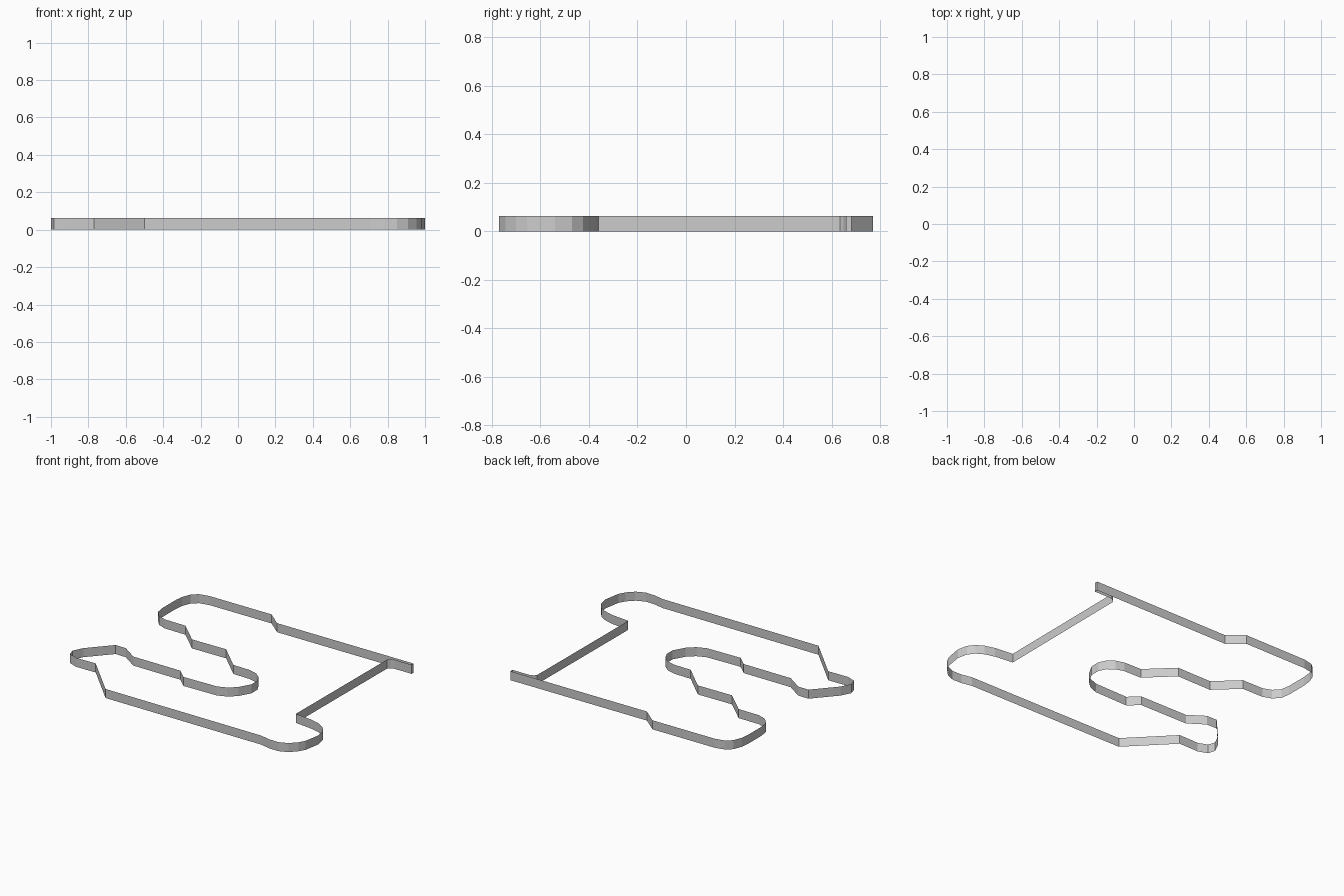
import bpy, bmesh

HEIGHT = 0.063

# closed outline of the thin upright band, seen from above
outline = [
    # back run, from the pointed tip to the left-hand bulge
    (0.877, 0.683), (-0.177, 0.683), (-0.28, 0.77), (-0.76, 0.77),
    (-0.83, 0.755), (-0.87, 0.72), (-0.893, 0.66), (-0.90, 0.60), (-0.90, 0.45),
    (-0.89, 0.39), (-0.85, 0.345), (-0.79, 0.322), (-0.63, 0.32),
    # stepped run to the middle bulge
    (-0.478, 0.176), (-0.216, 0.178), (-0.045, 0.013), (0.085, 0.01),
    (0.145, -0.008), (0.19, -0.045), (0.215, -0.095), (0.215, -0.16),
    (0.17, -0.24), (0.12, -0.285), (0.055, -0.31),
    # return run to the front left bulge
    (-0.20, -0.315), (-0.27, -0.25), (-0.635, -0.247), (-0.745, -0.172),
    (-0.825, -0.17), (-0.965, -0.325), (-1.0, -0.395), (-0.985, -0.445),
    (-0.92, -0.47), (-0.77, -0.468),
    # front run and right-hand bulge
    (-0.50, -0.745), (0.705, -0.752), (0.78, -0.768), (0.85, -0.77), (0.91, -0.745),
    (0.955, -0.70), (0.98, -0.655), (1.0, -0.54), (0.985, -0.47), (0.95, -0.425),
    (0.90, -0.395), (0.83, -0.375), (0.698, -0.36),
    # right side wall back to the tip
    (0.705, 0.635), (0.72, 0.65), (0.745, 0.66), (0.877, 0.66),
]

# zero-thickness wall: one quad per outline segment
bm = bmesh.new()
low = [bm.verts.new((x, y, 0)) for x, y in outline]
high = [bm.verts.new((x, y, HEIGHT)) for x, y in outline]
n = len(outline)
for i in range(n):
    j = (i + 1) % n
    bm.faces.new((low[j], low[i], high[i], high[j]))
mesh = bpy.data.meshes.new("outline_band")
bm.to_mesh(mesh)
bm.free()
bpy.context.collection.objects.link(bpy.data.objects.new("outline_band", mesh))
